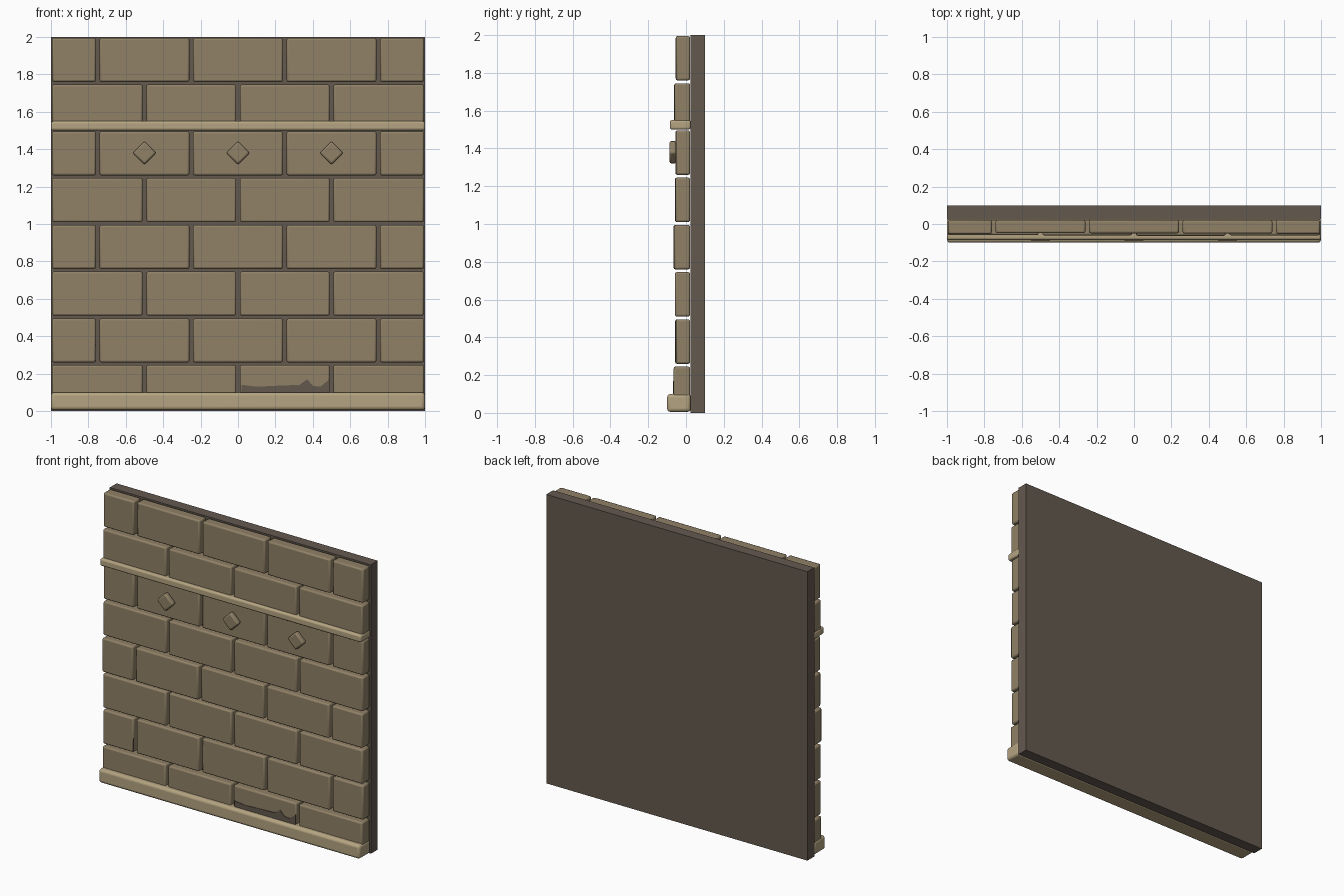
import bpy, math, random
from mathutils import Matrix

random.seed(4)
cube = bpy.data.objects.get("Cube")
if cube:
    bpy.data.objects.remove(cube, do_unlink=True)


def material(name, rgb):
    m = bpy.data.materials.new(name)
    m.use_nodes = True
    m.diffuse_color = (*rgb, 1)
    m.node_tree.nodes["Principled BSDF"].inputs["Base Color"].default_value = (*rgb, 1)
    return m


STONE = material("tan_stone", (0.28, 0.22, 0.135))
TRIM = material("pale_trim_stone", (0.46, 0.37, 0.22))
MORTAR = material("dark_mortar", (0.125, 0.1, 0.078))


def block(name, x, y, z, mat, bevel=0.0, segments=2, turn=0.0):
    """Box between (min, max) pairs, optionally turned about y and bevelled."""
    size = [b - a for a, b in (x, y, z)]
    mid = [(a + b) / 2 for a, b in (x, y, z)]
    bpy.ops.mesh.primitive_cube_add(size=1, location=mid)
    ob = bpy.context.object
    ob.name = name
    ob.data.transform(Matrix.Rotation(turn, 4, "Y") @ Matrix.Diagonal((*size, 1)))
    ob.data.materials.append(mat)
    if bevel:
        mod = ob.modifiers.new("rounded_edges", "BEVEL")
        mod.width, mod.segments = bevel, segments
        bpy.ops.object.shade_smooth_by_angle(angle=math.radians(40))
    return ob


def plate(name, outline, y, mat):
    """Thin flat plate from an x, z outline."""
    n = len(outline)
    verts = [(x, yy, z) for yy in (y, y + 0.004) for x, z in outline]
    faces = [tuple(range(n)), tuple(range(2 * n - 1, n - 1, -1))]
    faces += [(i, i + n, (i + 1) % n + n, (i + 1) % n) for i in range(n)]
    me = bpy.data.meshes.new(name)
    me.from_pydata(verts, [], faces)
    me.materials.append(mat)
    ob = bpy.data.objects.new(name, me)
    bpy.context.collection.objects.link(ob)


# Mortar slab behind the bricks
block("backing_wall", (-1, 1), (0.025, 0.1), (0, 2), MORTAR)

# Running-bond courses with slightly uneven faces
COURSE, GAP = 0.25, 0.01
front_of = [0.066, 0.058, 0.06, 0.067, 0.06, 0.057, 0.064, 0.055]
for row, depth in enumerate(front_of):
    if row % 2:
        joints = [-1, -0.75, -0.25, 0.25, 0.75, 1]
    else:
        joints = [-1, -0.5, 0, 0.5, 1]
    z = (row * COURSE + GAP, (row + 1) * COURSE - GAP / 2)
    for i, (a, b) in enumerate(zip(joints, joints[1:])):
        left = a + (GAP if i else 0.005)
        right = b - (GAP if b < 1 else 0.005)
        front = -depth + random.uniform(0, 0.006)
        block(f"brick_{row}_{i}", (left, right), (front, 0.022), z, STONE, 0.01)

# Plinth and string course
block("plinth", (-1, 1), (-0.1, 0.025), (0.005, 0.1), TRIM, 0.018, 3)
block("string_course", (-1, 1), (-0.085, 0.025), (1.5, 1.55), TRIM, 0.012, 3)

# Diamond studs
SIDE = 0.045
for i in range(3):
    x = (i - 1) * 0.5
    block(f"diamond_stud_{i}", (x - SIDE, x + SIDE), (-0.088, -0.05),
          (1.38 - SIDE, 1.38 + SIDE), STONE, 0.011, 2, math.pi / 4)

# Worn mortar patches
plate("worn_patch_low", [(0.02, 0.1), (0.49, 0.1), (0.49, 0.17), (0.44, 0.13),
                         (0.4, 0.135), (0.37, 0.17), (0.33, 0.14), (0.2, 0.135),
                         (0.1, 0.13), (0.02, 0.14)], -0.069, MORTAR)
plate("worn_patch_side", [(-0.768, 0.27), (-0.76, 0.27), (-0.76, 0.36),
                          (-0.768, 0.34)], -0.058, MORTAR)
